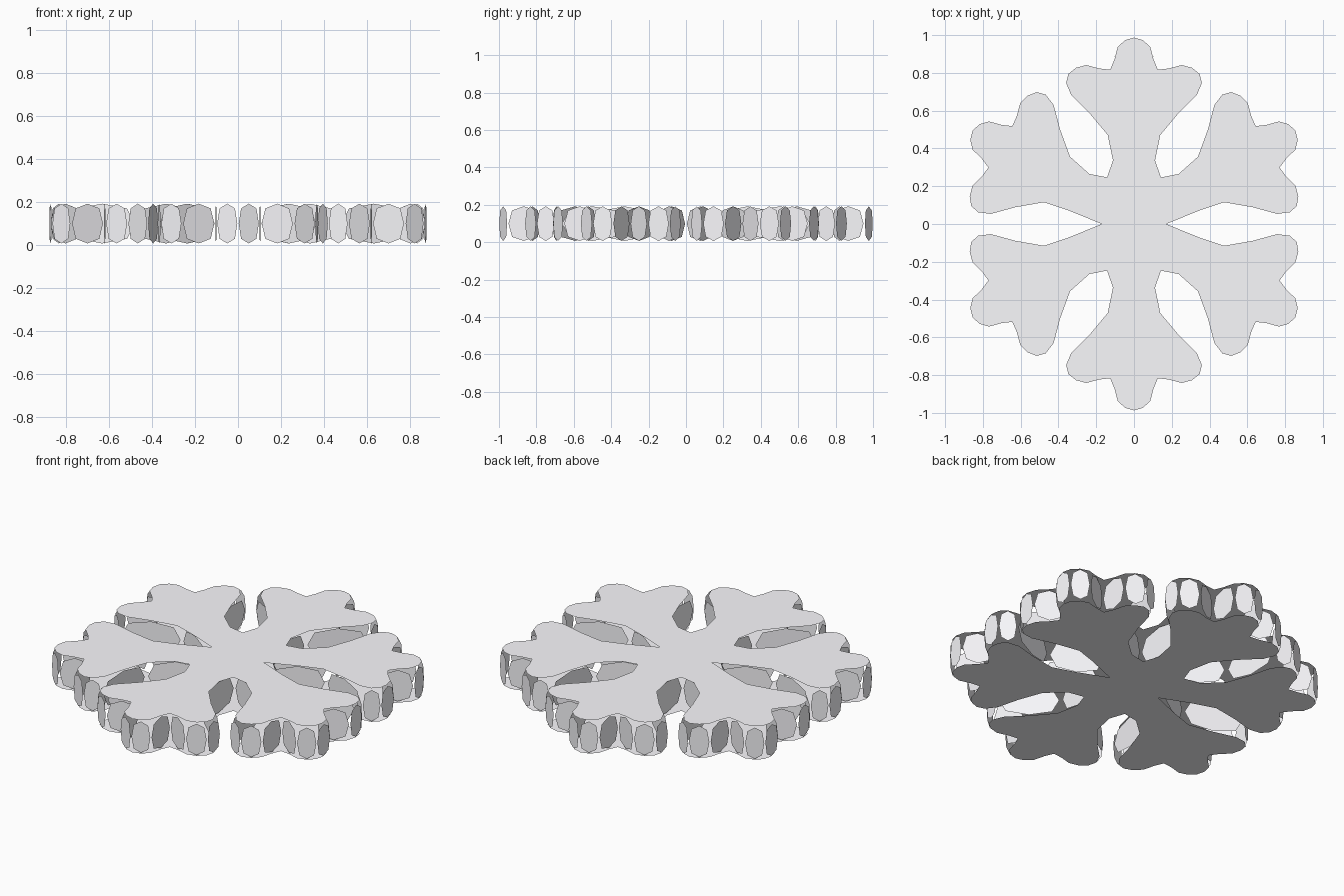
import bpy, bmesh
from math import radians
from mathutils import Vector, Matrix

if "Cube" in bpy.data.objects:
    bpy.data.objects.remove(bpy.data.objects["Cube"])

THICK = 0.198

# Control outline of one arm pointing to +y (right half, tip to hub)
half = [(0.1, 0.955), (0.105, 0.78), (0.26, 0.862), (0.36, 0.80),
        (0.374, 0.70), (0.1, 0.485)]
hub = (0.1, 0.173)

# Clockwise arm: left half mirrored, tip, right half, hub corner
arm = [(-x, y) for x, y in reversed(half)] + [(0, 1.0)] + half + [hub]
outline = []
for k in range(6):
    rot = Matrix.Rotation(radians(60 * k), 2)
    outline += [rot @ Vector(p) for p in reversed(arm)]   # counter-clockwise
n = len(outline)

# Very light, faintly cool finish
finish = bpy.data.materials.new("pale_finish")
finish.diffuse_color = (0.965, 0.96, 0.99, 1)
finish.use_nodes = True
finish.node_tree.nodes["Principled BSDF"].inputs["Base Color"].default_value = finish.diffuse_color


def rounded_outline():
    """Softened outline: one point per corner and one per edge."""
    pts = []
    for i in range(n):
        a, b, c, d = (outline[(i + j) % n] for j in (-1, 0, 1, 2))
        corner = (a + 5 * b + c) / 7
        if b.length < 0.25:
            # the two side slits run sharply into the hub, the rest are round
            corner = b.normalized() * (0.17 if abs(b.y) < 0.02 else 0.285)
        pts.append(corner)
        pts.append((a + 23 * b + 23 * c + d) / 48)
    return pts


def make_object(name, bm):
    mesh = bpy.data.meshes.new(name)
    bm.to_mesh(mesh)
    bm.free()
    mesh.materials.append(finish)
    obj = bpy.data.objects.new(name, mesh)
    bpy.context.collection.objects.link(obj)
    return obj


# Flat top and bottom plates
for name, z, flip in (("top_plate", THICK, False), ("bottom_plate", 0, True)):
    bm = bmesh.new()
    verts = [bm.verts.new((p.x, p.y, z)) for p in rounded_outline()]
    face = bm.faces.new(verts[::-1] if flip else verts)
    bm.normal_update()
    bmesh.ops.triangulate(bm, faces=[face], ngon_method='EAR_CLIP')
    make_object(name, bm)

# Eight-sided rim panels, one standing on each outline edge
s, m = 1 / 7, 1 / 30
shape = [(s, s), (.5, m), (1 - s, s), (1 - m, .5),
         (1 - s, 1 - s), (.5, 1 - m), (s, 1 - s), (m, .5)]
bm = bmesh.new()
for i in range(n):
    a, b = outline[i], outline[(i + 1) % n]
    ring = []
    for u, v in shape:
        p = a.lerp(b, u)
        ring.append(bm.verts.new((p.x, p.y, v * THICK)))
    bm.faces.new(ring)
make_object("rim_panels", bm)
